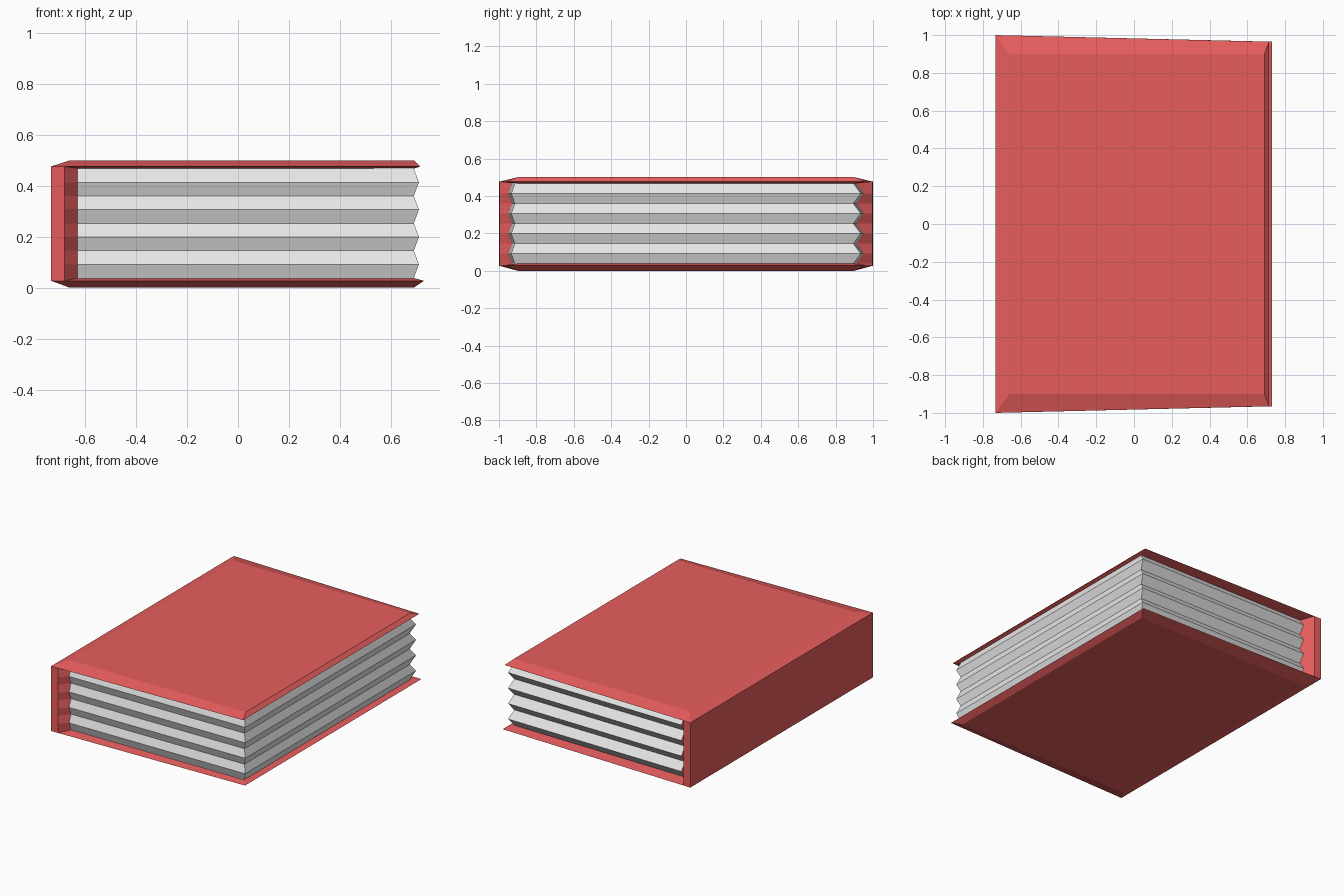
import bpy
import bmesh

cube = bpy.data.objects.get("Cube")
if cube:
    bpy.data.objects.remove(cube, do_unlink=True)


def make_material(name, rgb):
    mat = bpy.data.materials.new(name)
    mat.use_nodes = True
    mat.diffuse_color = (*rgb, 1)
    mat.node_tree.nodes["Principled BSDF"].inputs["Base Color"].default_value = (*rgb, 1)
    return mat


red = make_material("cover_red", (0.8, 0.11, 0.11))
white = make_material("page_white", (0.8, 0.8, 0.8))


def loft(name, rings, materials, page_sides=()):
    """Skin a stack of (outline, height) rings and cap both ends."""
    bm = bmesh.new()
    loops = [[bm.verts.new((x, y, z)) for x, y in outline] for outline, z in rings]
    count = len(loops[0])
    for low, high in zip(loops, loops[1:]):
        for i in range(count):
            j = (i + 1) % count
            face = bm.faces.new((low[i], low[j], high[j], high[i]))
            face.material_index = int(i in page_sides)
    bm.faces.new(loops[0][::-1])
    bm.faces.new(loops[-1])
    bmesh.ops.recalc_face_normals(bm, faces=bm.faces)
    mesh = bpy.data.meshes.new(name)
    bm.to_mesh(mesh)
    bm.free()
    for mat in materials:
        mesh.materials.append(mat)
    obj = bpy.data.objects.new(name, mesh)
    bpy.context.collection.objects.link(obj)
    return obj


def board(left, right, y_left, y_right):
    return [(left, -y_left), (right, -y_right), (right, y_right), (left, y_left)]


# Cover boards: flat outer face, sharp rim, shallow inner bevel
def cover(name, rim_right, heights):
    outlines = [board(-0.66, 0.69, 0.9, 0.9),
                board(-0.733, rim_right, 1.0, 0.965),
                board(-0.63, 0.69, 0.92, 0.9)]
    loft(name, list(zip(outlines, heights)), [red])


cover("bottom_cover", 0.73, (0, 0.027, 0.038))
cover("top_cover", 0.715, (0.5, 0.476, 0.467))


# Spine and pleated page block, lofted together so the gutters follow the pleats
def section(peak):
    right = 0.71 if peak else 0.69
    front = -0.935 if peak else -0.915
    back = 0.935 if peak else 0.895
    flare = 0.015
    return [(-0.733, -1), (-0.68, -0.998),
            (-0.63, front - flare), (right, front),
            (right, back), (-0.63, back + flare),
            (-0.68, 0.998), (-0.733, 1)]


pleats = 8
bottom, top = 0.038, 0.467
rings = [(section(i % 2), bottom + (top - bottom) * i / pleats) for i in range(pleats + 1)]
# Straight ends carry the spine up to the cover rims
rings = [(section(False), 0.027)] + rings + [(section(False), 0.476)]
loft("spine_and_pages", rings, [red, white], page_sides=(2, 3, 4))
